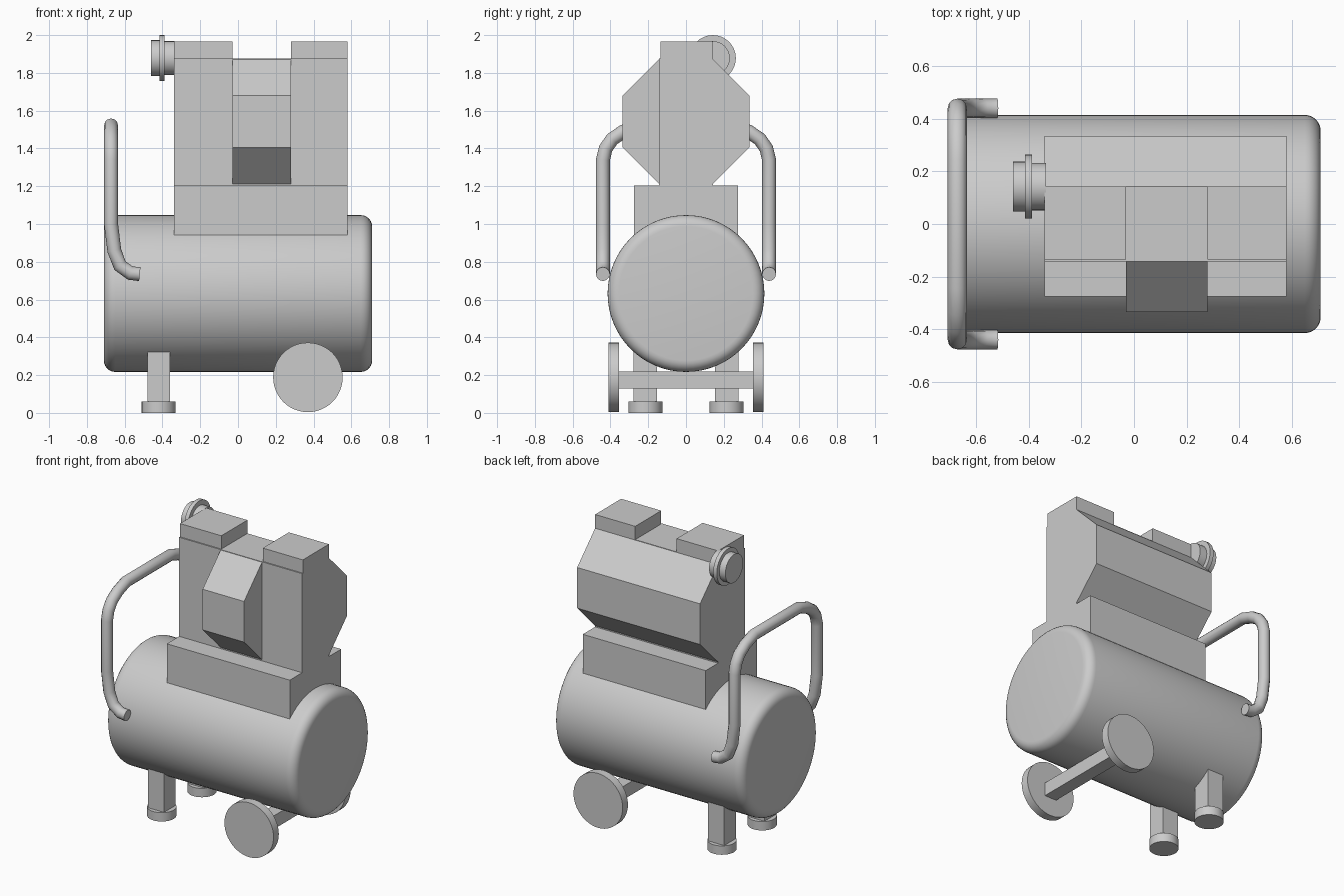
import bpy
import bmesh
import math
from mathutils import Vector, Matrix

if "Cube" in bpy.data.objects:
    bpy.data.objects.remove(bpy.data.objects["Cube"], do_unlink=True)

grey = bpy.data.materials.new("light_grey")
grey.use_nodes = True
COLOR = (0.6, 0.6, 0.6, 1)
grey.diffuse_color = COLOR
grey.node_tree.nodes["Principled BSDF"].inputs["Base Color"].default_value = COLOR


def finish(name, bm, smooth=False):
    bmesh.ops.recalc_face_normals(bm, faces=bm.faces)
    mesh = bpy.data.meshes.new(name)
    bm.to_mesh(mesh)
    bm.free()
    mesh.materials.append(grey)
    obj = bpy.data.objects.new(name, mesh)
    bpy.context.collection.objects.link(obj)
    if smooth:
        bpy.ops.object.select_all(action='DESELECT')
        obj.select_set(True)
        bpy.context.view_layer.objects.active = obj
        bpy.ops.object.shade_smooth_by_angle(angle=math.radians(35))
    return obj


def box(name, x, y, z):
    bm = bmesh.new()
    bmesh.ops.create_cube(bm, size=1)
    for v in bm.verts:
        v.co = [lo + (c + 0.5) * (hi - lo) for c, (lo, hi) in zip(v.co, (x, y, z))]
    return finish(name, bm)


def extrude_x(name, profile, x0, x1):
    """Prism along x from a (y, z) profile."""
    bm = bmesh.new()
    face = bm.faces.new([bm.verts.new((x0, y, z)) for y, z in profile])
    ret = bmesh.ops.extrude_face_region(bm, geom=[face])
    moved = [g for g in ret["geom"] if isinstance(g, bmesh.types.BMVert)]
    bmesh.ops.translate(bm, verts=moved, vec=(x1 - x0, 0, 0))
    return finish(name, bm)


def lathe(name, profile, center, axis, sides=48):
    """Revolve (radius, distance along axis) points, closed by caps."""
    bm = bmesh.new()
    turn = Vector((0, 0, 1)).rotation_difference(Vector(axis)).to_matrix().to_4x4()
    place = Matrix.Translation(center) @ turn
    rings = []
    for r, h in profile:
        angles = [2 * math.pi * i / sides for i in range(sides)]
        rings.append([bm.verts.new(place @ Vector((r * math.cos(a), r * math.sin(a), h)))
                      for a in angles])
    for low, high in zip(rings, rings[1:]):
        for i in range(sides):
            j = (i + 1) % sides
            bm.faces.new((low[i], low[j], high[j], high[i]))
    bm.faces.new(rings[0])
    bm.faces.new(rings[-1])
    return finish(name, bm, smooth=True)


X, Y, Z = (1, 0, 0), (0, 1, 0), (0, 0, 1)

# Tank with rounded ends
fillet = [(0.355 + 0.06 * math.cos(a), 0.65 + 0.06 * math.sin(a))
          for a in [math.pi / 2 * i / 6 for i in range(7)]]
lathe("tank", [(r, -h) for r, h in reversed(fillet)] + fillet, (0, 0, 0.632), X, 64)

# Pump base and body
box("pump_base", (-0.34, 0.58), (-0.275, 0.275), (0.94, 1.205))
box("pump_core", (-0.34, 0.58), (-0.143, 0.143), (1.2, 1.875))
for side, x in (("right", (-0.34, -0.03)), ("left", (0.28, 0.58))):
    box(side + "_cylinder_head", x, (-0.135, 0.143), (1.87, 1.965))

# Angular housings on the back and the front
bulge = [(0.14, 1.875), (0.335, 1.68), (0.335, 1.405), (0.14, 1.21)]
extrude_x("back_housing", bulge, -0.34, 0.58)
extrude_x("front_housing", [(-y, z) for y, z in bulge], -0.03, 0.28)

# Air filter
lathe("air_filter", [(0.095, -0.46), (0.095, -0.415), (0.122, -0.415), (0.122, -0.388),
                     (0.09, -0.388), (0.09, -0.335)], (0, 0.142, 1.878), X, 32)

# Feet, wheels and axle
for side, s in (("front", -1), ("back", 1)):
    y = s * 0.215
    box(side + "_leg", (-0.48, -0.36), (y - 0.062, y + 0.062), (0.05, 0.42))
    lathe(side + "_foot", [(0.09, 0), (0.09, 0.06)], (-0.42, y, 0), Z, 32)
    lathe(side + "_wheel", [(0.184, -0.028), (0.184, 0.028)], (0.37, s * 0.383, 0.188), Y)
box("axle", (0.325, 0.415), (-0.36, 0.36), (0.128, 0.218))

# Handle: mirrored path swept with a round section
half = [(-0.52, 0.44, 0.735), (-0.57, 0.44, 0.74), (-0.625, 0.44, 0.78),
        (-0.655, 0.44, 0.86), (-0.672, 0.44, 1.0), (-0.672, 0.44, 1.34),
        (-0.672, 0.425, 1.4), (-0.672, 0.39, 1.45), (-0.672, 0.33, 1.49),
        (-0.672, 0.24, 1.522)]
path = half + [(x, -y, z) for x, y, z in reversed(half)]
curve = bpy.data.curves.new("handle_path", 'CURVE')
curve.dimensions = '3D'
curve.bevel_depth = 0.037
curve.bevel_resolution = 4
curve.use_fill_caps = True
spline = curve.splines.new('POLY')
spline.points.add(len(path) - 1)
for point, co in zip(spline.points, path):
    point.co = (*co, 1)
guide = bpy.data.objects.new("handle_guide", curve)
bpy.context.collection.objects.link(guide)
bpy.context.view_layer.update()
tube = bmesh.new()
tube.from_mesh(guide.to_mesh())
guide.to_mesh_clear()
bpy.data.objects.remove(guide)
bmesh.ops.remove_doubles(tube, verts=tube.verts, dist=0.0005)
finish("handle", tube, smooth=True)
